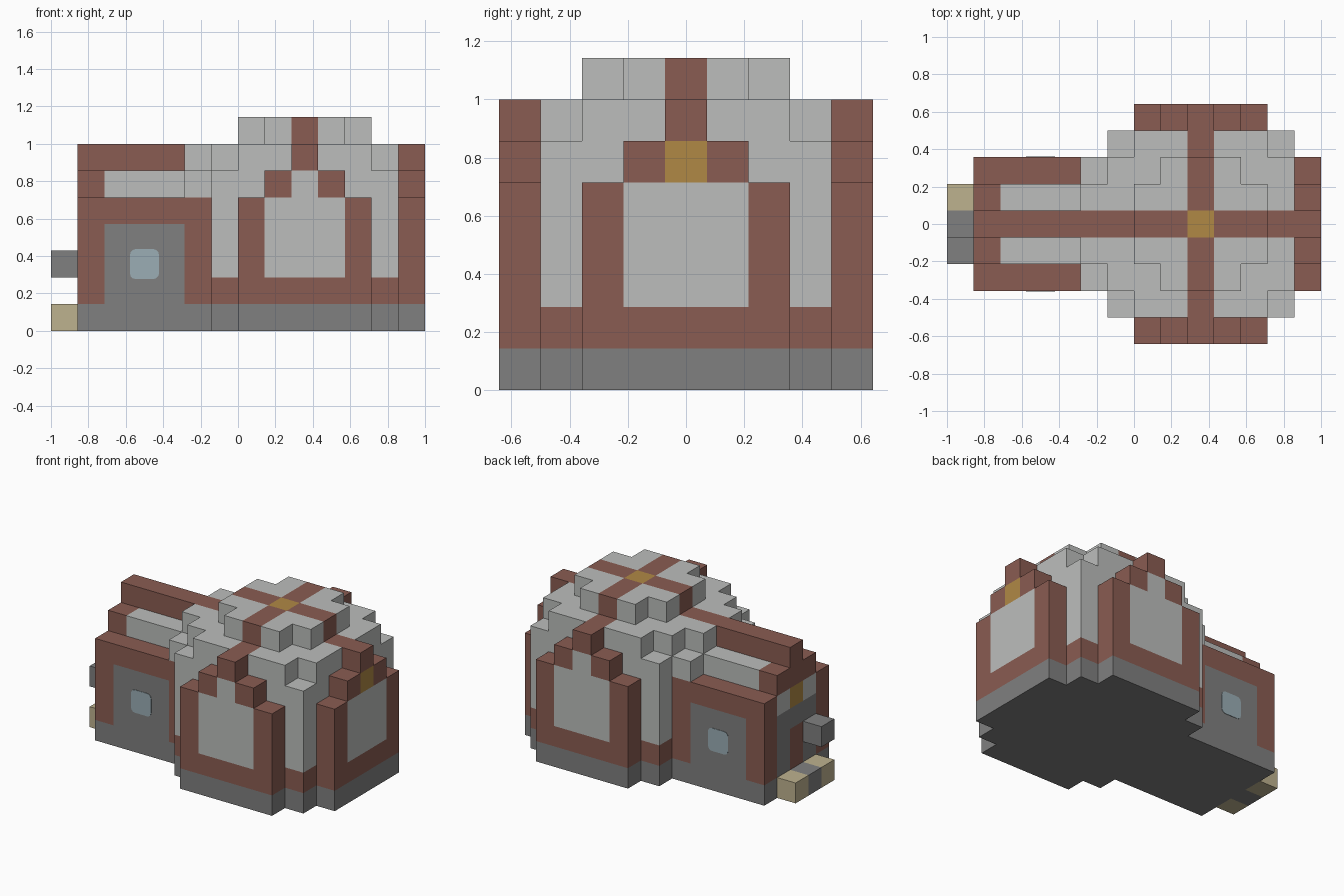
import bpy, bmesh
from mathutils import Vector

if "Cube" in bpy.data.objects:
    bpy.data.objects.remove(bpy.data.objects["Cube"], do_unlink=True)

U = 1 / 7          # edge of one building block
MID = 9            # block column of the dome centre


def material(name, rgb):
    linear = [((c / 255 + 0.055) / 1.055) ** 2.4 for c in rgb] + [1]
    m = bpy.data.materials.new(name)
    m.use_nodes = True
    m.diffuse_color = linear
    bsdf = next(n for n in m.node_tree.nodes if n.type == 'BSDF_PRINCIPLED')
    bsdf.inputs["Base Color"].default_value = linear
    bsdf.inputs["Roughness"].default_value = 0.9
    return m


MATS = {
    "brick": material("red_brick", (138, 92, 82)),
    "white": material("pale_stone", (188, 190, 188)),
    "grey": material("grey_stone", (128, 128, 128)),
    "gold": material("gold_block", (176, 137, 69)),
    "tan": material("sandstone", (190, 178, 143)),
    "glass": material("pale_blue_glass", (155, 174, 181)),
}
COLOURS = list(MATS)
blocks = {}        # block position -> (part, colour)


def fill(part, colour, xs, ys, zs):
    """Fill an inclusive range of blocks; later fills replace earlier ones."""
    for x in range(xs[0], xs[1] + 1):
        for y in range(ys[0], ys[1] + 1):
            for z in range(zs[0], zs[1] + 1):
                blocks[x, y, z] = (part, colour)


def finish(name, bm, colours):
    mesh = bpy.data.meshes.new(name)
    bm.to_mesh(mesh)
    bm.free()
    for c in colours:
        mesh.materials.append(MATS[c])
    ob = bpy.data.objects.new(name, mesh)
    bpy.context.collection.objects.link(ob)
    return ob


# Long wing: brick shell with a stepped roof
fill("wing", "brick", (1, 5), (-2, 2), (1, 4))
fill("wing", "white", (1, 4), (-1, 1), (5, 5))
fill("wing", "brick", (1, 1), (-1, 1), (5, 5))
fill("wing", "brick", (1, 4), (0, 0), (5, 6))

# Grey side panels of the wing
for side in (-2, 2):
    fill("wing", "grey", (2, 4), (side, side), (1, 3))

# End wall with door and gold block
fill("wing", "grey", (1, 1), (-1, 1), (1, 3))
fill("wing", "white", (1, 1), (-1, 1), (4, 4))
fill("wing", "gold", (1, 1), (0, 0), (4, 4))
fill("wing", "brick", (1, 1), (0, 0), (1, 2))

# Collar where the wing meets the dome
fill("collar", "white", (5, 5), (-2, 2), (5, 5))
fill("collar", "white", (5, 5), (-1, 1), (6, 6))
fill("collar", "brick", (5, 5), (0, 0), (6, 6))

# Dome body, with lower corners
fill("dome", "brick", (6, 12), (-3, 3), (1, 1))
fill("dome", "white", (6, 12), (-3, 3), (2, 5))
fill("dome", "white", (7, 11), (-3, 3), (6, 6))
fill("dome", "white", (6, 12), (-2, 2), (6, 6))

# Dome crown, with brick cross ribs and a gold centre
fill("dome", "white", (7, 11), (-1, 1), (7, 7))
fill("dome", "white", (8, 10), (-2, 2), (7, 7))
for z, reach in ((6, 3), (7, 2)):
    fill("dome", "brick", (MID - reach, MID + reach), (0, 0), (z, z))
    fill("dome", "brick", (MID, MID), (-reach, reach), (z, z))
fill("dome", "gold", (MID, MID), (0, 0), (7, 7))


def gable(part, place, key):
    """Stepped brick gable with a pale window; place(d) gives its column."""
    for d in range(-2, 3):
        xs, ys = place(d)
        fill(part, "brick", xs, ys, (1, 6 - abs(d)))
        if abs(d) < 2:
            fill(part, "white", xs, ys, (2, 4))
        if d == 0:
            fill(part, key, xs, ys, (5, 5))


gable("front_gable", lambda d: ((MID + d, MID + d), (-4, -4)), "white")
gable("back_gable", lambda d: ((MID + d, MID + d), (4, 4)), "white")
gable("end_gable", lambda d: ((13, 13), (d, d)), "gold")

# Grey foundation under every wall
for x, y in {(x, y) for x, y, z in blocks if z == 1}:
    fill("foundation", "grey", (x, x), (y, y), (0, 0))

# Entrance step and wall block
fill("entrance_step", "tan", (0, 0), (-1, 1), (0, 0))
fill("entrance_step", "grey", (0, 0), (0, 0), (0, 0))
fill("wall_block", "grey", (0, 0), (-1, -1), (2, 2))


# Turn the exposed block sides of each part into a clean mesh
def build(part):
    bm = bmesh.new()
    for cell, (owner, colour) in blocks.items():
        if owner != part:
            continue
        centre = Vector(cell) + Vector((0.5, 0, 0.5))
        for axis in range(3):
            for sign in (-1, 1):
                n = Vector((0, 0, 0))
                n[axis] = sign
                if tuple(int(c + d) for c, d in zip(cell, n)) in blocks:
                    continue
                a = Vector((0, 0, 0))
                a[(axis + 1) % 3] = 0.5
                b = n.cross(a)
                mid = centre + n / 2
                corners = (mid - a - b, mid + a - b, mid + a + b, mid - a + b)
                f = bm.faces.new([bm.verts.new(p * U - Vector((1, 0, 0)))
                                  for p in corners])
                f.material_index = COLOURS.index(colour)
    bmesh.ops.remove_doubles(bm, verts=bm.verts, dist=0.001)
    bmesh.ops.dissolve_limit(bm, angle_limit=0.01, verts=bm.verts,
                             edges=bm.edges, delimit={'MATERIAL'})
    finish(part, bm, COLOURS)


for part in sorted({p for p, c in blocks.values()}):
    build(part)

# Rounded glass panes on both sides of the wing
for side, name in ((-1, "front_window"), (1, "back_window")):
    bm = bmesh.new()
    bmesh.ops.create_cube(bm, size=1)
    for v in bm.verts:
        v.co = v.co * Vector((0.155, 0.006, 0.16))
    upright = [e for e in bm.edges
               if abs(e.verts[0].co.y - e.verts[1].co.y) > 0.001]
    bmesh.ops.bevel(bm, geom=upright, offset=0.03, segments=3,
                    profile=0.5, affect='EDGES')
    pane = finish(name, bm, ["glass"])
    pane.location = (-0.5, side * 2.5 * U, 2.5 * U)
